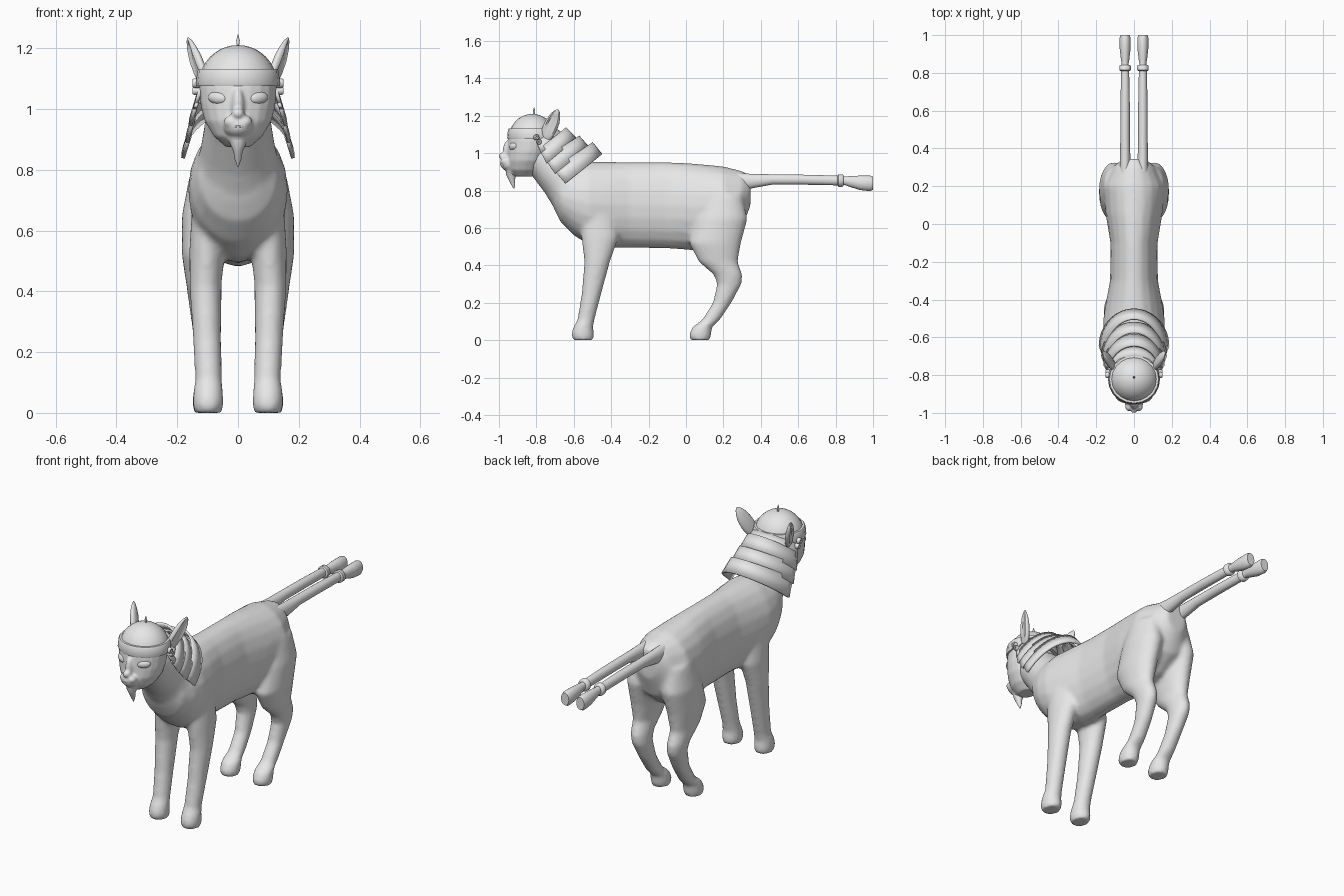
import bpy, bmesh, math
from mathutils import Vector, Matrix

cube = bpy.data.objects.get("Cube")
if cube:
    bpy.data.objects.remove(cube)

grey = bpy.data.materials.new("plain grey")
grey.use_nodes = True
grey.diffuse_color = (0.8, 0.8, 0.8, 1)
grey.node_tree.nodes["Principled BSDF"].inputs["Base Color"].default_value = (0.8, 0.8, 0.8, 1)


def finish(name, bm, voxel=0, smooth=0, thick=0, angle=50):
    """Turn a bmesh into a shaded object with optional modifiers."""
    if not thick:
        bmesh.ops.recalc_face_normals(bm, faces=bm.faces)
    mesh = bpy.data.meshes.new(name)
    bm.to_mesh(mesh)
    bm.free()
    mesh.materials.append(grey)
    ob = bpy.data.objects.new(name, mesh)
    bpy.context.collection.objects.link(ob)
    for o in bpy.context.selected_objects:
        o.select_set(False)
    ob.select_set(True)
    bpy.context.view_layer.objects.active = ob
    if thick:
        mod = ob.modifiers.new("thickness", 'SOLIDIFY')
        mod.thickness, mod.offset = thick, 0
    if voxel:
        mod = ob.modifiers.new("blend", 'REMESH')
        mod.mode, mod.voxel_size, mod.use_smooth_shade = 'VOXEL', voxel, True
        mod = ob.modifiers.new("relax", 'SMOOTH')
        mod.factor, mod.iterations = 0.5, smooth
        bpy.ops.object.shade_smooth()
    else:
        bpy.ops.object.shade_smooth_by_angle(angle=math.radians(angle))
    return ob


def loft(bm, rings, n=20):
    """Skin elliptical rings, each (centre, half axis u, half axis v)."""
    loops = []
    for c, u, v in rings:
        loops.append([bm.verts.new(Vector(c) + Vector(u) * math.cos(a) + Vector(v) * math.sin(a))
                      for a in (2 * math.pi * i / n for i in range(n))])
    for p, q in zip(loops, loops[1:]):
        for i in range(n):
            j = (i + 1) % n
            bm.faces.new((p[i], p[j], q[j], q[i]))
    bm.faces.new(loops[0])
    bm.faces.new(loops[-1])


def loft_z(bm, rows, s=1):
    """Rows of z, y centre, y radius, x centre, x radius."""
    loft(bm, [((s * x, y, z), (rx, 0, 0), (0, ry, 0)) for z, y, ry, x, rx in rows])


def loft_y(bm, rows, x=0):
    """Rows of y, bottom z, top z, x radius."""
    loft(bm, [((x, y, (a + b) / 2), (r, 0, 0), (0, 0, (b - a) / 2)) for y, a, b, r in rows])


def ball(bm, c, r, yaw=0, roll=0):
    m = (Matrix.Translation(c) @ Matrix.Rotation(yaw, 4, 'Z') @ Matrix.Rotation(roll, 4, 'Y')
         @ Matrix.Diagonal((*r, 1)))
    bmesh.ops.create_uvsphere(bm, u_segments=20, v_segments=12, radius=1, matrix=m)


# body: torso, neck and four legs blended together
bm = bmesh.new()
loft_y(bm, [(.345, .72, .88, .06), (.30, .60, .905, .115), (.2, .52, .93, .165), (.05, .48, .945, .15),
            (-.1, .49, .953, .125), (-.3, .495, .953, .127), (-.42, .495, .955, .15),
            (-.52, .51, .955, .165), (-.60, .56, .94, .157), (-.67, .63, .92, .13), (-.705, .70, .88, .09)])
neck = [(-.80, 1.0, .10, .10), (-.74, .95, .11, .11), (-.66, .86, .12, .125), (-.57, .76, .145, .155)]
loft(bm, [((0, y, z), (rx, 0, 0), (0, .77 * r, .64 * r)) for y, z, r, rx in neck])
for s in (1, -1):
    loft_z(bm, [(0, -.55, .055, .098, .046), (.03, -.553, .062, .098, .051), (.07, -.55, .053, .098, .049),
                (.11, -.535, .046, .097, .044), (.25, -.505, .053, .102, .047), (.42, -.475, .069, .107, .053),
                (.55, -.46, .10, .10, .06), (.7, -.47, .10, .08, .07)], s)
    loft_z(bm, [(0, .075, .053, .10, .046), (.03, .075, .06, .10, .051), (.07, .087, .053, .10, .048),
                (.11, .135, .048, .10, .041), (.20, .193, .05, .102, .041), (.30, .232, .066, .108, .045),
                (.35, .225, .077, .112, .049), (.42, .172, .105, .115, .055), (.52, .155, .14, .112, .073),
                (.65, .19, .14, .105, .08), (.78, .20, .10, .10, .06)], s)
finish("body", bm, voxel=.011, smooth=9)

# paired tails, each with a ring and a flared tip
for s, side in ((1, "left"), (-1, "right")):
    bm = bmesh.new()
    loft_y(bm, [(.22, .80, .90, .03), (.34, .81, .89, .028), (.46, .832, .887, .025), (.62, .832, .885, .025),
                (.82, .828, .88, .021), (.85, .83, .875, .018), (.87, .822, .877, .022), (.93, .803, .88, .029),
                (.985, .797, .88, .029), (1, .805, .874, .024)], s * .047)
    finish(side + "_tail", bm)
    bm = bmesh.new()
    loft_y(bm, [(.81, .827, .88, .024), (.815, .82, .887, .031), (.837, .82, .887, .031), (.843, .827, .88, .024)],
           s * .047)
    finish(side + "_tail_ring", bm)

# head with muzzle, nose, cheeks and chin
bm = bmesh.new()
loft_z(bm, [(.875, -.865, .05, 0, .04), (.91, -.86, .09, 0, .08), (.96, -.85, .108, 0, .11),
            (1.01, -.84, .115, 0, .123), (1.07, -.83, .122, 0, .127), (1.13, -.825, .115, 0, .12)])
ball(bm, (0, -.94, .945), (.05, .055, .042))
ball(bm, (0, -.975, .985), (.022, .027, .02))
ball(bm, (0, -.95, 1.01), (.022, .03, .06))
ball(bm, (0, -.93, .905), (.035, .035, .028))
for s in (1, -1):
    ball(bm, (s * .022, -.965, .957), (.026, .028, .022))
finish("head", bm, voxel=.006, smooth=8)

# eyes
for s, side in ((1, "left"), (-1, "right")):
    bm = bmesh.new()
    ball(bm, (s * .066, -.924, 1.036), (.036, .018, .021), yaw=s * .5, roll=-s * .12)
    finish(side + "_eye", bm)

# drooping mouth line
curve = bpy.data.curves.new("mouth", 'CURVE')
curve.dimensions = '3D'
curve.bevel_depth = .003
spline = curve.splines.new('POLY')
spline.points.add(8)
for i, p in enumerate(spline.points):
    t = i / 4 - 1
    p.co = (t * .032, -.992 + .018 * t * t, .943 - .012 * t * t, 1)
curve.materials.append(grey)
bpy.context.collection.objects.link(bpy.data.objects.new("mouth", curve))

# pointed beard
bm = bmesh.new()
loft_z(bm, [(.915, -.935, .03, 0, .034), (.885, -.935, .026, 0, .026), (.86, -.932, .018, 0, .015),
            (.835, -.925, .012, 0, .011), (.81, -.92, .002, 0, .002)])
finish("beard", bm)

# ears: cupped leaves leaning out and back
leaf = [(0, .6), (.15, .85), (.35, 1), (.6, .95), (.8, .7), (.93, .4), (1, .08)]
for s, side in ((1, "left"), (-1, "right")):
    bm = bmesh.new()
    a, b = Vector((s * .105, -.755, 1.07)), Vector((s * .165, -.685, 1.235))
    rings = []
    for t, w in leaf:
        rings.append((a.lerp(b, t), (s * .018 * w, -.008 * w, 0), (s * .012 * w, .037 * w, -.012 * w)))
    loft(bm, rings)
    # press the outward front side into a hollow
    for v in bm.verts:
        t = max(0, min(1, (v.co.z - a.z) / (b.z - a.z)))
        off = v.co - a.lerp(b, t)
        if off.x * s > .008 and off.y < .02 and .2 < t < .9:
            v.co.x -= s * .012
    finish(side + "_ear", bm)

# helmet dome, brow band and finial
bm = bmesh.new()
loft_z(bm, [(1.08 + .13 * math.sin(i * math.pi / 20), -.822, .124 * math.cos(i * math.pi / 20) + .001, 0,
             .128 * math.cos(i * math.pi / 20) + .001) for i in range(11)])
finish("helmet_dome", bm)
bm = bmesh.new()
loft_z(bm, [(1.075, -.822, .122, 0, .127), (1.075, -.822, .131, 0, .136), (1.082, -.822, .134, 0, .138),
            (1.125, -.822, .13, 0, .134), (1.131, -.822, .126, 0, .130), (1.131, -.822, .118, 0, .12)])
finish("helmet_band", bm)
bm = bmesh.new()
loft_z(bm, [(1.20, -.812, .009, 0, .009), (1.213, -.812, .004, 0, .004), (1.225, -.812, .006, 0, .006),
            (1.245, -.812, .001, 0, .001)])
finish("helmet_finial", bm)

# rolled knots at the band ends
for s, side in ((1, "left"), (-1, "right")):
    bm = bmesh.new()
    for y, z, r in ((-.80, 1.085, .016), (-.785, 1.06, .014)):
        loft(bm, [((s * x, y, z), (0, r * k, 0), (0, 0, r * k))
                  for x, k in ((.115, 1), (.143, 1), (.15, .8), (.15, .4), (.144, .3))], 14)
    finish(side + "_band_knot", bm)

# neck guard: overlapping curved plates, rows of crest y z, end y z, half width
plates = [((-.70, 1.13, -.80, 1.06, .125), (-.652, 1.095, -.775, 1.0, .142)),
          ((-.645, 1.135, -.785, 1.02, .135), (-.587, 1.075, -.745, .945, .157)),
          ((-.575, 1.09, -.755, .97, .146), (-.522, 1.03, -.70, .89, .168)),
          ((-.503, 1.055, -.71, .915, .157), (-.452, .992, -.645, .838, .181))]
for k, (top, low) in enumerate(plates):
    bm = bmesh.new()
    rows = []
    for ty, tz, ey, ez, w in (top, low):
        row = []
        for i in range(25):
            a = math.pi * i / 24
            up = math.sin(a)
            row.append(bm.verts.new((w * math.cos(a), ey + (ty - ey) * up, ez + (tz - ez) * up)))
        rows.append(row)
    for i in range(24):
        bm.faces.new((rows[0][i], rows[1][i], rows[1][i + 1], rows[0][i + 1]))
    finish("neck_guard_plate_%d" % (k + 1), bm, thick=.012)
